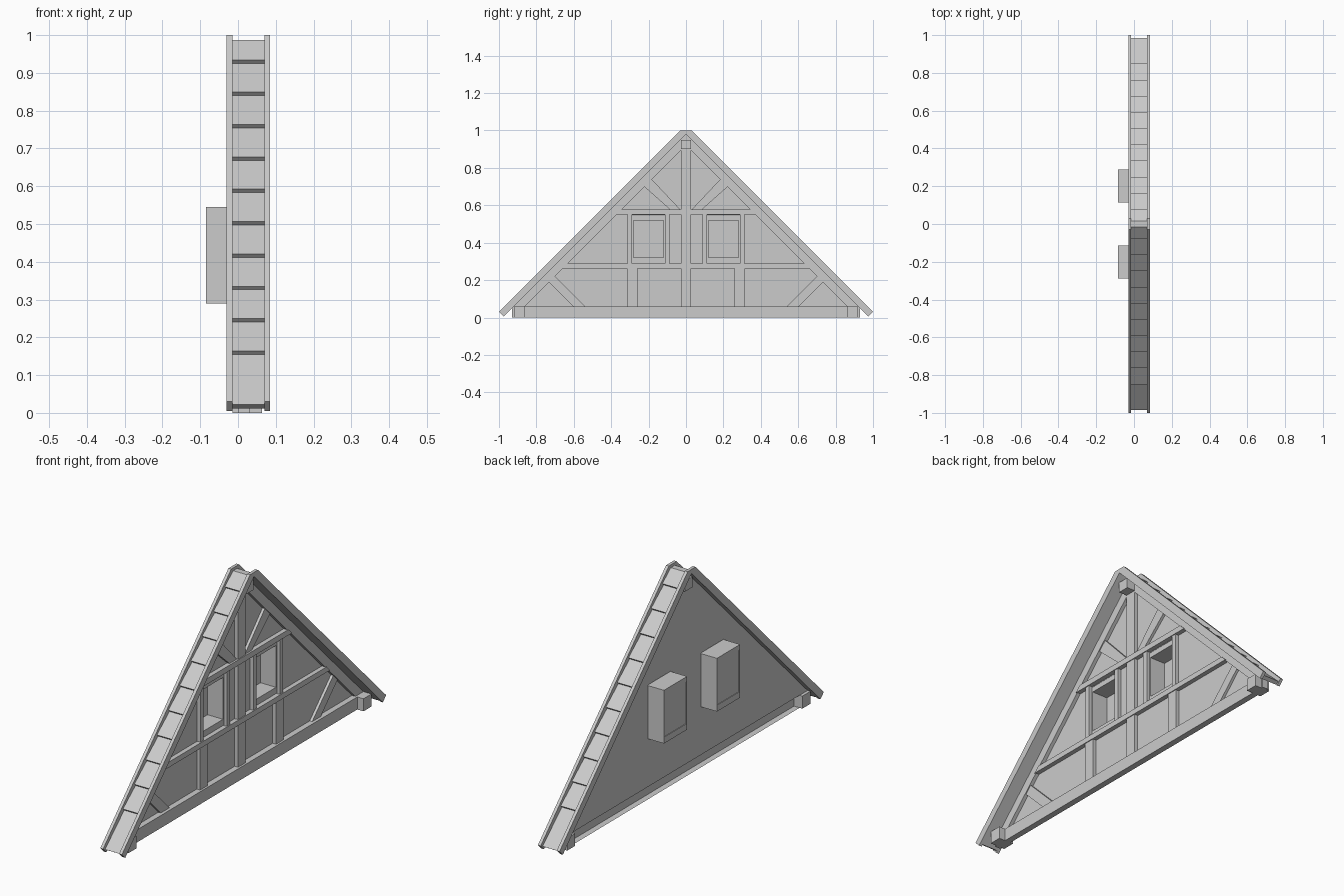
import bpy, bmesh, math

if "Cube" in bpy.data.objects:
    bpy.data.objects.remove(bpy.data.objects["Cube"])


def prism(name, pts, x0, x1, open_back=False):
    """Extrude a (y, z) outline along x; optionally leave the -x side open."""
    bm = bmesh.new()
    a = [bm.verts.new((x0, y, z)) for y, z in pts]
    b = [bm.verts.new((x1, y, z)) for y, z in pts]
    if not open_back:
        bm.faces.new(a)
    bm.faces.new(b)
    n = len(pts)
    for i in range(n):
        j = (i + 1) % n
        bm.faces.new((a[i], a[j], b[j], b[i]))
    bmesh.ops.recalc_face_normals(bm, faces=bm.faces[:])
    me = bpy.data.meshes.new(name)
    bm.to_mesh(me)
    bm.free()
    ob = bpy.data.objects.new(name, me)
    bpy.context.collection.objects.link(ob)
    return ob


def rect(name, y0, y1, z0, z1, x0, x1, **kw):
    return prism(name, [(y0, z0), (y1, z0), (y1, z1), (y0, z1)], x0, x1, **kw)


def both(name, pts, x0, x1):
    """The same prism on +y and -y."""
    for s, side in ((1, "right"), (-1, "left")):
        prism(f"{name}_{side}", [(s * y, z) for y, z in pts], x0, x1)


def both_rect(name, y0, y1, z0, z1, x0, x1):
    both(name, [(y0, z0), (y1, z0), (y1, z1), (y0, z1)], x0, x1)


# barge boards on both faces of the roof
barge = [(1, .03), (.975, .005), (0, .98)]
barge = barge + [(-.975, .005), (-1, .03), (-.03, 1), (.03, 1)]
prism("barge_board_back", barge, -.03, -.015)
prism("barge_board_front", barge, .07, .085)

# stepped roof shingles: sawtooth outline running up each slope
BASE, HIGH = .995, 1.013
edges = [.155 + .0856 * i for i in range(10)]
side = [(.968, .012), (.985, .022)]
for z in edges:
    side.append((BASE - z, z))
    side.append((HIGH - z - .009, z + .009))
side.append((.015, .987))
outline = side + [(-y, z) for y, z in reversed(side)] + [(0, .98)]
prism("roof_shingles", outline, -.015, .07)

# wall panel around the two window openings
W0, W1, Z0, Z1 = .113, .288, .288, .548
H = .98
prism("wall_lower", [(-H + .06, .06), (H - .06, .06), (H - Z0, Z0), (Z0 - H, Z0)], 0, .002)
rect("wall_middle", -W0, W0, Z0, Z1, 0, .002)
both("wall_side", [(W1, Z0), (H - Z0, Z0), (H - Z1, Z1), (W1, Z1)], 0, .002)
prism("wall_upper", [(Z1 - H, Z1), (H - Z1, Z1), (0, H)], 0, .002)

# timber frame: rafters, sill beam and cross beams
T = .02
both("rafter", [(.92, .06), (.86, .06), (0, .92), (0, .98)], 0, T)
rect("sill_beam", -.93, .93, 0, .06, 0, .03, open_back=True)
for name, z0, z1 in (("lower_cross_beam", .262, .288), ("upper_cross_beam", .55, .577)):
    prism(name, [(z0 - .925, z0), (.925 - z0, z0), (.925 - z1, z1), (z1 - .925, z1)], 0, .024)

# purlin ends
both_rect("eave_purlin", .86, .92, 0, .06, -.015, .063)
prism("ridge_purlin", [(-.028, .9), (.028, .9), (.028, .95), (-.028, .95)], -.015, .063)

# posts
for name, z0, z1 in (("low", .06, .262), ("mid", .288, .55), ("top", .577, .9)):
    rect(f"centre_post_{name}", -.028, .028, z0, z1, 0, T)
both_rect("lower_stud", .26, .315, .06, .262, 0, T)
both_rect("inner_window_stud", .088, .113, .288, .55, 0, T)
both_rect("outer_window_stud", .288, .312, .288, .55, 0, T)

# diagonal braces
both("upper_brace", [(.03, .577), (.085, .577), (.226, .702), (.186, .742)], 0, .015)
both("lower_brace", [(.54, .06), (.605, .06), (.735, .19), (.702, .222)], 0, .015)

# window boxes projecting from the back
both_rect("window_head", W0, W1, .52, .545, -.085, .004)
both_rect("window_sill", W0, W1, .29, .32, -.085, .004)
both_rect("window_inner_side", W0, W0 + .006, .32, .52, -.085, .004)
both_rect("window_outer_side", W1 - .006, W1, .32, .52, -.085, .004)
both_rect("window_pane", W0 + .006, W1 - .006, .32, .52, -.082, -.078)
